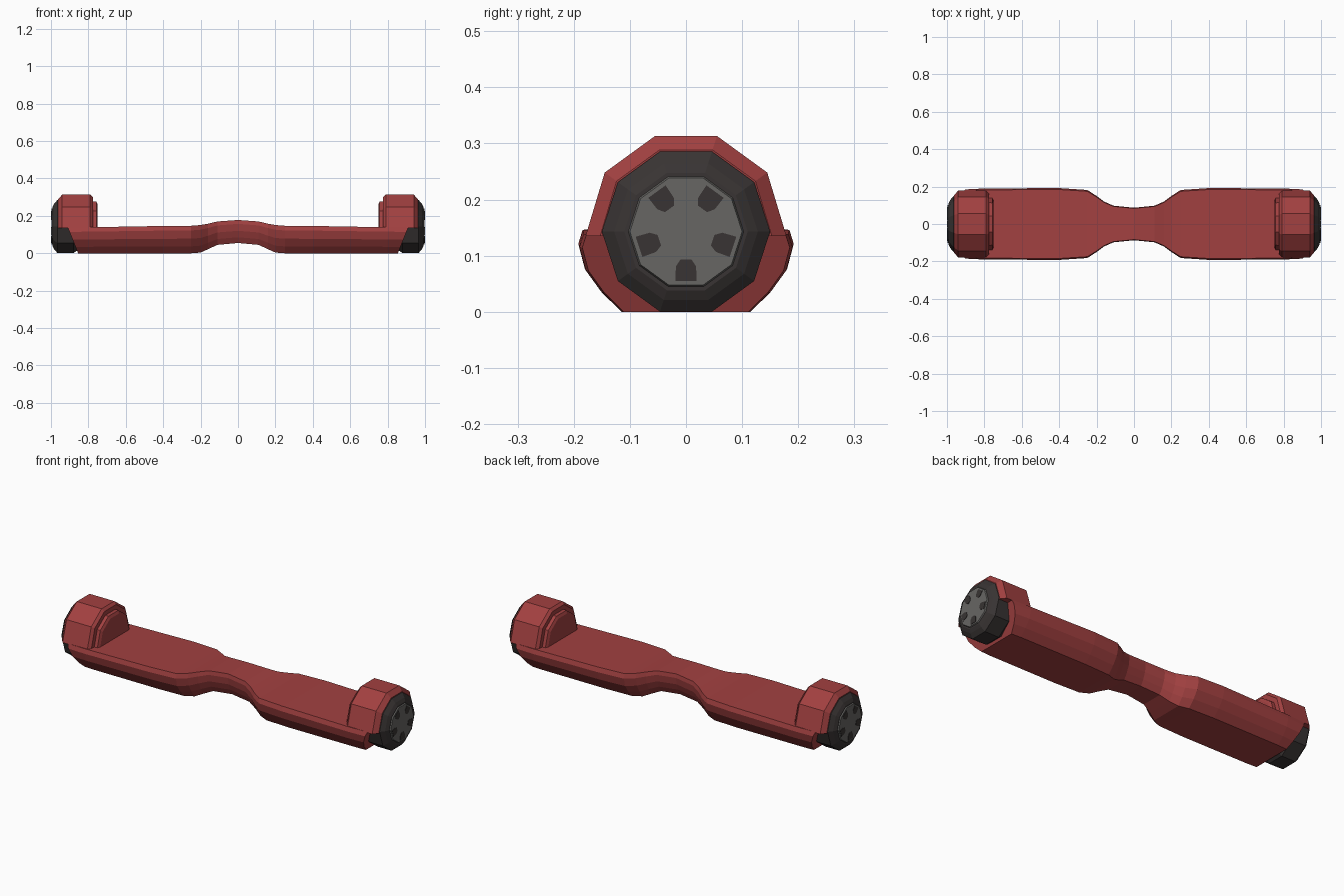
import bpy, math

if "Cube" in bpy.data.objects:
    bpy.data.objects.remove(bpy.data.objects["Cube"])

CZ = 0.143  # wheel axle height


def material(name, rgb):
    m = bpy.data.materials.new(name)
    m.diffuse_color = (*rgb, 1)
    m.use_nodes = True
    m.node_tree.nodes["Principled BSDF"].inputs["Base Color"].default_value = m.diffuse_color
    return m


RED = material("red_shell", (0.36, 0.052, 0.052))
RUBBER = material("dark_rubber", (0.040, 0.034, 0.033))
GREY = material("grey_hub", (0.135, 0.132, 0.125))


def make(name, verts, faces, mat, mirror=True):
    me = bpy.data.meshes.new(name)
    me.from_pydata(verts, [], faces)
    me.materials.append(mat)
    ob = bpy.data.objects.new(name, me)
    bpy.context.collection.objects.link(ob)
    # consistent outward normals
    bpy.context.view_layer.objects.active = ob
    ob.select_set(True)
    bpy.ops.object.mode_set(mode='EDIT')
    bpy.ops.mesh.select_all(action='SELECT')
    bpy.ops.mesh.normals_make_consistent(inside=False)
    bpy.ops.object.mode_set(mode='OBJECT')
    ob.select_set(False)
    if mirror:
        ob.modifiers.new("mirror", 'MIRROR').use_mirror_merge = False
    return ob


def loft(name, rings, mat, mirror=True):
    """Skin a list of closed rings and cap both ends."""
    n = len(rings[0])
    verts = [v for r in rings for v in r]
    faces = [list(range(n)), list(range((len(rings) - 1) * n, len(rings) * n))]
    for i in range(len(rings) - 1):
        for j in range(n):
            k = (j + 1) % n
            faces.append((i * n + j, i * n + k, (i + 1) * n + k, (i + 1) * n + j))
    return make(name, verts, faces, mat, mirror)


def decagon(x, r):
    return [(x, r * math.cos(math.radians(36 * i)),
             CZ + r * math.sin(math.radians(36 * i))) for i in range(10)]


def half_decagon(x, r):
    ring = [(x, y, z) for x, y, z in decagon(x, r)[:6]]
    for i in (0, 5):  # base sinks slightly into the deck
        ring[i] = (x, ring[i][1], 0.135)
    return ring


# Deck: one cross-section lofted along x, narrow and raised in the middle
section = [(0.60, 0), (0.79, 0.25), (0.94, 0.53), (1.0, 0.83), (0.96, 1.0)]
stations = [  # x, half width, bottom z, top z
    (0.0, 0.087, 0.055, 0.178), (0.11, 0.098, 0.045, 0.170),
    (0.16, 0.120, 0.022, 0.158), (0.20, 0.150, 0.004, 0.151),
    (0.25, 0.182, 0.0, 0.147), (0.40, 0.192, 0.0, 0.146),
    (0.80, 0.190, 0.0, 0.139), (0.855, 0.185, 0.0, 0.138)]


def deck_ring(x, w, z0, z1, side):
    half = [(w * a, z0 + (z1 - z0) * b) for a, b in section]
    pts = half + [(-y, z) for y, z in reversed(half)]
    lean = 0.4 if x > 0.85 else 0  # the end faces lean outwards
    return [(side * (x + lean * z), y, z) for y, z in pts]


rings = [deck_ring(*s, -1) for s in reversed(stations[1:])]
rings += [deck_ring(*s, 1) for s in stations]
loft("deck_body", rings, RED, mirror=False)

# Fenders: half decagon covers with a smaller step towards the deck
fender = [(0.75, 0.125), (0.757, 0.140), (0.775, 0.141), (0.776, 0.165),
          (0.79, 0.179), (0.94, 0.179), (0.962, 0.153)]
loft("wheel_fenders", [half_decagon(x, r) for x, r in fender], RED)

# Tyres
tyre = [(0.84, 0.12), (0.88, 0.15), (0.965, 0.15), (0.983, 0.128), (0.992, 0.110)]
loft("tyres", [decagon(x, r) for x, r in tyre], RUBBER)

# Hub caps
hub = [(0.985, 0.106), (0.998, 0.100)]
loft("hub_caps", [decagon(x, r) for x, r in hub], GREY)

# Five dark openings on each hub cap, as thin plates
wedge = [(0.050, 0.010), (0.062, 0.018), (0.088, 0.019), (0.088, -0.019),
         (0.062, -0.018), (0.050, -0.010)]
for i in range(5):
    a = math.radians(-90 + 72 * i)
    c, s = math.cos(a), math.sin(a)
    loft(f"hub_opening_{i + 1}",
         [[(x, r * c - t * s, CZ + r * s + t * c) for r, t in wedge]
          for x in (0.995, 1.0)], RUBBER)
